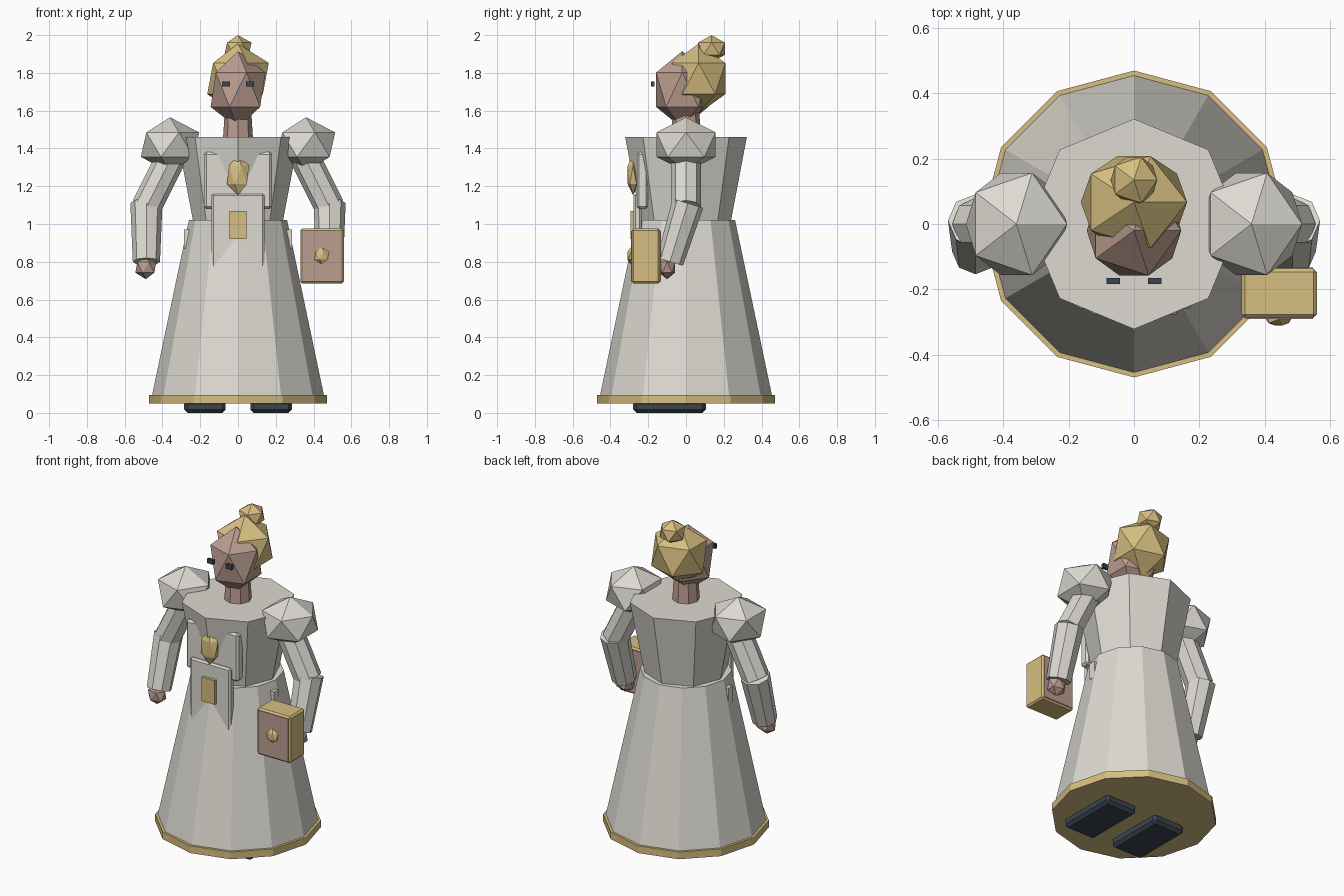
import bpy, math
from mathutils import Vector

if "Cube" in bpy.data.objects:
    bpy.data.objects.remove(bpy.data.objects["Cube"])


def material(name, rgb):
    m = bpy.data.materials.new(name)
    m.diffuse_color = (*rgb, 1)
    m.use_nodes = True
    m.node_tree.nodes["Principled BSDF"].inputs["Base Color"].default_value = m.diffuse_color
    return m


IVORY = material("ivory_cloth", (0.72, 0.70, 0.64))
GOLD = material("gold", (0.68, 0.52, 0.22))
SKIN = material("skin_tan", (0.50, 0.34, 0.28))
DARK = material("dark_slate", (0.045, 0.06, 0.08))


def finish(name, mat):
    ob = bpy.context.object
    ob.name = name
    ob.data.materials.append(mat)
    return ob


def box(name, mat, lo, hi, bevel=0.0):
    lo, hi = Vector(lo), Vector(hi)
    bpy.ops.mesh.primitive_cube_add(size=1, location=(lo + hi) / 2)
    ob = finish(name, mat)
    for v in ob.data.vertices:
        v.co = Vector(a * b for a, b in zip(v.co, hi - lo))
    if bevel:
        mod = ob.modifiers.new("bevel", "BEVEL")
        mod.width, mod.segments = bevel, 1
    return ob


def cone(name, mat, sides, r1, r2, z1, z2):
    bpy.ops.mesh.primitive_cone_add(vertices=sides, radius1=r1, radius2=r2,
                                    depth=z2 - z1, location=(0, 0, (z1 + z2) / 2))
    return finish(name, mat)


def gem(name, mat, center, scale):
    bpy.ops.mesh.primitive_ico_sphere_add(subdivisions=1, radius=1, location=center)
    ob = finish(name, mat)
    ob.scale = scale
    return ob


def tube(name, mat, a, b, r1, r2):
    a, b = Vector(a), Vector(b)
    bpy.ops.mesh.primitive_cone_add(vertices=8, radius1=r1, radius2=r2,
                                    depth=(b - a).length, location=(a + b) / 2)
    ob = finish(name, mat)
    ob.rotation_euler = (b - a).to_track_quat('Z', 'Y').to_euler()
    return ob


# Dress
cone("skirt", IVORY, 12, 0.46, 0.26, 0.07, 1.02)
cone("skirt_hem", GOLD, 12, 0.47, 0.47, 0.05, 0.095)
cone("bodice", IVORY, 8, 0.235, 0.322, 1.0, 1.46)

# Apron
box("apron_waistband", IVORY, (-0.285, -0.05, 0.87), (0.285, -0.01, 0.97))
box("apron_bib", IVORY, (-0.18, -0.26, 1.08), (0.18, -0.20, 1.38), 0.012)
box("apron_panel", IVORY, (-0.14, -0.277, 0.70), (0.14, -0.235, 1.16), 0.01)
box("apron_plaque", GOLD, (-0.045, -0.295, 0.92), (0.045, -0.27, 1.07))
gem("brooch", GOLD, (0, -0.28, 1.26), (0.065, 0.034, 0.108))

# Head and hair
cone("neck", SKIN, 8, 0.08, 0.07, 1.44, 1.60)
gem("head", SKIN, (0, -0.02, 1.711), (0.162, 0.162, 0.204))
gem("hair", GOLD, (0, 0.067, 1.77), (0.182, 0.166, 0.185))
gem("hair_bun", GOLD, (0, 0.135, 1.928), (0.08, 0.083, 0.072))

# Paired parts
for side, s in (("left", -1), ("right", 1)):
    box(f"{side}_eye", DARK, (s * 0.064 - 0.021, -0.184, 1.727),
        (s * 0.064 + 0.021, -0.166, 1.755))
    gem(f"{side}_puff_sleeve", IVORY, (s * 0.36, 0, 1.42), (0.173, 0.184, 0.145))
    tube(f"{side}_upper_sleeve", IVORY, (s * 0.33, 0, 1.40), (s * 0.485, 0, 1.09), 0.08, 0.08)
    tube(f"{side}_lower_sleeve", IVORY, (s * 0.485, 0.01, 1.11), (s * 0.485, -0.085, 0.80),
         0.085, 0.072)
    gem(f"{side}_hand", SKIN, (s * 0.488, -0.10, 0.77), (0.062, 0.05, 0.062))
    box(f"{side}_shoe", DARK, (s * 0.175 - 0.11, -0.28, 0.005),
        (s * 0.175 + 0.11, 0.105, 0.07), 0.018)

# Carried book with covers and clasp
box("book_body", GOLD, (0.33, -0.287, 0.685), (0.56, -0.137, 0.975), 0.01)
for name, y in (("book_front_cover", -0.287), ("book_back_cover", -0.137)):
    box(name, SKIN, (0.341, y - 0.004, 0.696), (0.549, y + 0.004, 0.964))
gem("book_clasp", GOLD, (0.443, -0.292, 0.832), (0.043, 0.022, 0.045))

# Ground the shoes exactly at zero
for ob in bpy.data.objects:
    if ob.name.endswith("_shoe"):
        ob.location.z -= 0.005
